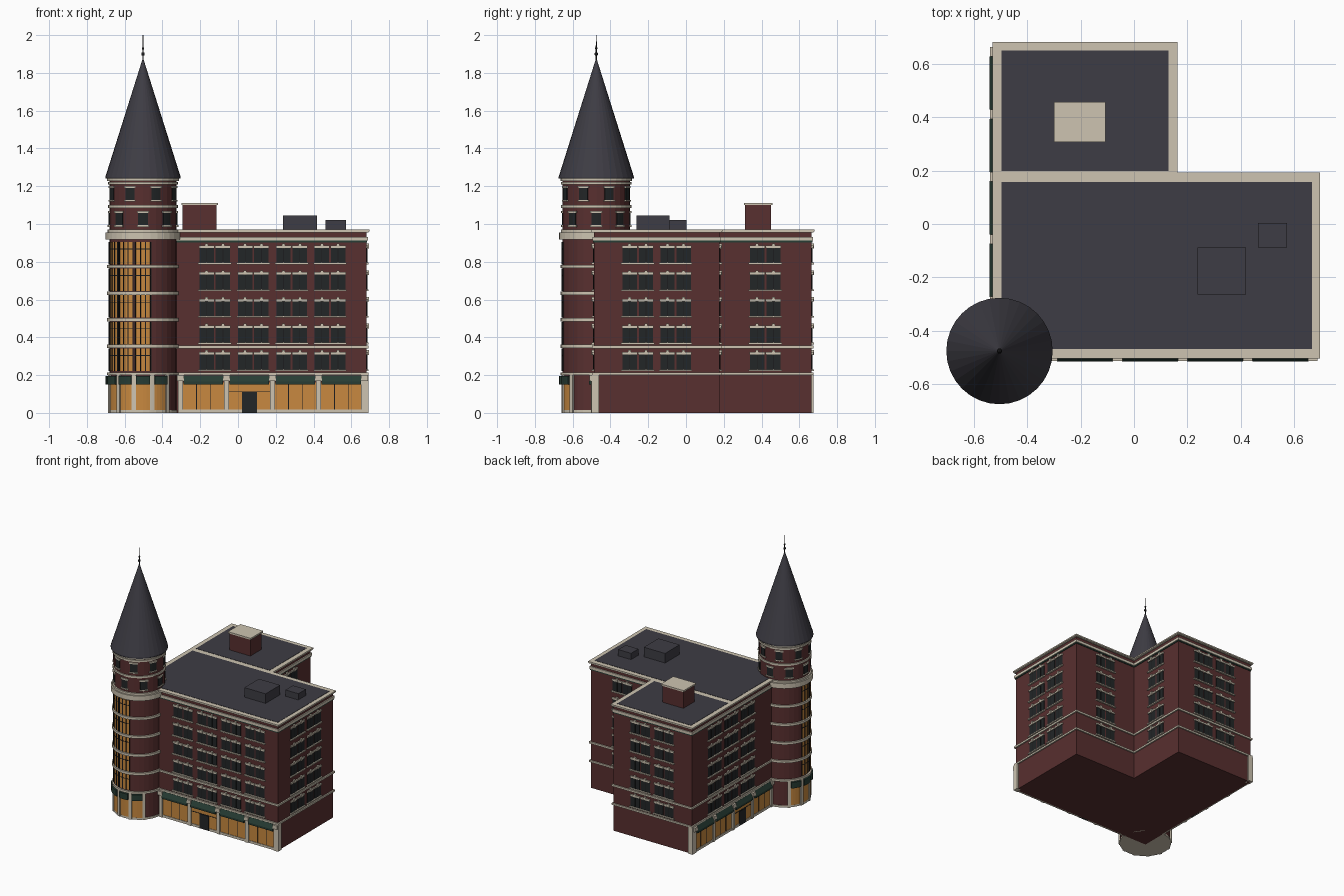
import bpy, bmesh, math
from mathutils import Vector, Matrix

old = bpy.data.objects.get("Cube")
if old:
    bpy.data.objects.remove(old)


def material(name, *rgb):
    m = bpy.data.materials.new(name)
    m.use_nodes = True
    m.diffuse_color = (*rgb, 1)
    m.node_tree.nodes["Principled BSDF"].inputs["Base Color"].default_value = (*rgb, 1)
    return m


BRICK = material("dark red brick", 0.098, 0.029, 0.029)
STONE = material("cream stone", 0.61, 0.55, 0.44)
SLATE = material("grey slate", 0.048, 0.046, 0.058)
GLASS = material("dark glass", 0.016, 0.019, 0.02)
LIT = material("lit amber glass", 0.58, 0.25, 0.05)
GREEN = material("green awning", 0.02, 0.045, 0.034)
IRON = material("black iron", 0.012, 0.012, 0.013)

CENTRE = Vector((-0.503, -0.475, 0))
parts = {}


def mesh(name, mat):
    """Return the shared bmesh that collects all pieces of one named part."""
    return parts.setdefault(name, (bmesh.new(), mat))[0]


def loft(bm, a, b):
    """Closed solid between two matching outlines."""
    va, vb = [bm.verts.new(p) for p in a], [bm.verts.new(p) for p in b]
    n = len(va)
    bm.faces.new(va)
    bm.faces.new(vb[::-1])
    for i in range(n):
        j = (i + 1) % n
        bm.faces.new((va[i], vb[i], vb[j], va[j]))


def box(bm, x0, x1, y0, y1, z0, z1):
    ring = [(x0, y0), (x1, y0), (x1, y1), (x0, y1)]
    loft(bm, [(x, y, z0) for x, y in ring], [(x, y, z1) for x, y in ring])


def slab(bm, out, z0, z1):
    """L-shaped storey, grown outward by out."""
    w, e, s, n = -0.515 - out, 0.68 + out, -0.488 - out, 0.665 + out
    ix, iy = 0.148 + out, 0.178 + out
    ring = [(w, s), (e, s), (e, iy), (ix, iy), (ix, n), (w, n)]
    loft(bm, [(x, y, z0) for x, y in ring], [(x, y, z1) for x, y in ring])


def drum(bm, r0, r1, z0, z1, n=32):
    spot = Matrix.Translation(CENTRE + Vector((0, 0, (z0 + z1) / 2)))
    bmesh.ops.create_cone(bm, cap_ends=True, segments=n, radius1=r0, radius2=r1,
                          depth=z1 - z0, matrix=spot)


def arc(bm, a0, a1, r0, r1, z0, z1, steps=4):
    """Curved block on the tower, angles in degrees."""
    angles = [math.radians(a0 + (a1 - a0) * i / steps) for i in range(steps + 1)]
    ring = [(r1, a) for a in angles] + [(r0, a) for a in reversed(angles)]
    flat = [CENTRE + Vector((r * math.cos(a), r * math.sin(a), 0)) for r, a in ring]
    up = Vector((0, 0, 1))
    loft(bm, [p + up * z0 for p in flat], [p + up * z1 for p in flat])


class Facade:
    """Wall frame: u runs along the wall, d points outward."""

    def __init__(self, origin, along, normal):
        self.o, self.u, self.n = (Vector((*v, 0)) for v in (origin, along, normal))

    def prism(self, bm, u0, u1, profile):
        ends = [[self.o + self.u * u + self.n * d + Vector((0, 0, z)) for d, z in profile]
                for u in (u0, u1)]
        loft(bm, *ends)

    def plate(self, bm, u0, u1, d, z0, z1):
        self.prism(bm, u0, u1, [(-0.005, z0), (d, z0), (d, z1), (-0.005, z1)])


front = Facade((0, -0.488), (1, 0), (0, -1))
left = Facade((-0.515, 0), (0, 1), (-1, 0))
right = Facade((0.68, 0), (0, 1), (1, 0))
rear = Facade((0, 0.178), (1, 0), (0, 1))
wing_right = Facade((0.148, 0), (0, 1), (1, 0))
wing_rear = Facade((0, 0.665), (1, 0), (0, 1))
floors = [0.222 + 0.141 * i for i in range(5)]

# Brick body, stone belts and cornice
slab(mesh("brick_walls", BRICK), 0, 0, 0.955)
for out, z0, z1 in ((0.01, 0.2, 0.213), (0.01, 0.342, 0.356), (0.008, 0.912, 0.932),
                    (0.011, 0.955, 0.963), (0.015, 0.96, 0.97)):
    slab(mesh("stone_belts", STONE), out, z0, z1)
slab(mesh("cornice_shadow_band", GREEN), 0.004, 0.903, 0.912)

# Flat roofs and rooftop boxes
roof = mesh("flat_roofs", SLATE)
box(roof, -0.496, 0.665, -0.468, 0.157, 0.96, 0.972)
box(roof, -0.496, 0.129, 0.199, 0.648, 0.96, 0.972)
box(mesh("roof_units", SLATE), 0.238, 0.418, -0.263, -0.087, 0.97, 1.045)
box(mesh("roof_units", SLATE), 0.463, 0.572, -0.087, 0.003, 0.97, 1.02)
box(mesh("stair_house", BRICK), -0.293, -0.114, 0.313, 0.45, 0.97, 1.1)
box(mesh("stair_house_cap", STONE), -0.3, -0.107, 0.306, 0.457, 1.1, 1.112)

# Paired windows on every wall
groups = [(front, (-0.123, 0.081, 0.284, 0.487)), (left, (-0.01, 0.19, 0.39)),
          (right, (-0.255, -0.055)), (rear, (0.414,)),
          (wing_right, (0.42,)), (wing_rear, (-0.28, -0.08))]
for wall, centres in groups:
    for c in centres:
        for z in floors:
            wall.plate(mesh("window_sills", STONE), c - 0.088, c + 0.088, 0.012, z, z + 0.009)
            for m in (c - 0.043, c + 0.043):
                wall.plate(mesh("window_glass", GLASS), m - 0.038, m + 0.038, 0.003, z + 0.009, z + 0.087)
                wall.plate(mesh("window_bars", IRON), m - 0.002, m + 0.002, 0.005, z + 0.009, z + 0.087)
                wall.plate(mesh("window_lintels", STONE), m - 0.041, m + 0.041, 0.009, z + 0.087, z + 0.1)
                wall.plate(mesh("window_keystones", STONE), m - 0.008, m + 0.008, 0.013, z + 0.085, z + 0.11)

# Street-level shopfronts on the front and left walls
awning = [(0, 0.15), (0.026, 0.15), (0.026, 0.165), (0.008, 0.198), (0, 0.198)]
for wall, start, pitch in ((front, -0.305, 0.2435), (left, -0.29, 0.2335)):
    for i in range(5):
        p = start + pitch * i
        wall.plate(mesh("shop_piers", STONE), p - 0.013, p + 0.013, 0.014, 0, 0.2)
        wall.plate(mesh("shop_pier_capitals", STONE), p - 0.018, p + 0.018, 0.024, 0.17, 0.2)
        if i == 4:
            break
        a, b = p + 0.013, p + pitch - 0.013
        mid = (a + b) / 2
        wall.plate(mesh("shop_glass", LIT), a, b, 0.004, 0.016, 0.16)
        wall.plate(mesh("shop_plinths", STONE), a, b, 0.008, 0, 0.018)
        wall.prism(mesh("shop_awnings", GREEN), a + 0.004, b - 0.004, awning)
        if i == 1:
            wall.plate(mesh("shop_doors", GLASS), mid - 0.04, mid + 0.04, 0.009, 0, 0.11)
            wall.plate(mesh("shop_mullions", IRON), a, b, 0.006, 0.11, 0.114)
        else:
            for k in (1 / 3, 2 / 3):
                m = a + (b - a) * k
                wall.plate(mesh("shop_mullions", IRON), m - 0.002, m + 0.002, 0.006, 0.018, 0.155)
box(mesh("shop_piers", STONE), 0.65, 0.691, -0.5, -0.46, 0, 0.2)
box(mesh("shop_piers", STONE), -0.528, -0.49, 0.635, 0.676, 0, 0.2)

# Round corner tower: brick shaft and stone rings
drum(mesh("tower_shaft", BRICK), 0.178, 0.178, 0.005, 1.235)
rings = [(0.182, 0, 0.015), (0.19, 0.2, 0.215), (0.198, 0.917, 0.955), (0.188, 0.955, 0.97),
         (0.186, 1.085, 1.1), (0.186, 1.208, 1.222), (0.19, 1.228, 1.245)]
rings += [(0.19, z - 0.02, z - 0.002) for z in floors[1:]]
for r, z0, z1 in rings:
    drum(mesh("tower_rings", STONE), r, r, z0, z1)

# Tower shopfront
for i in range(7):
    a = 135 + 30 * i
    arc(mesh("tower_piers", STONE), a - 3.5, a + 3.5, 0.17, 0.188, 0, 0.2)
    if i < 6:
        arc(mesh("tower_shop_glass", LIT), a + 3, a + 27, 0.17, 0.181, 0.015, 0.16)
        arc(mesh("tower_awnings", GREEN), a + 4, a + 26, 0.17, 0.198, 0.15, 0.196)

# Tower lit windows facing the corner
for z in floors:
    for i in range(4):
        a = 165 + 30 * i
        arc(mesh("tower_windows", LIT), a + 2, a + 28, 0.17, 0.181, z, z + 0.119)
        arc(mesh("tower_transoms", IRON), a + 2, a + 28, 0.17, 0.183, z + 0.08, z + 0.084)
        for m in (2, 10.5, 19.5, 28):
            arc(mesh("tower_mullions", IRON), a + m - 0.8, a + m + 0.8, 0.17, 0.184, z, z + 0.119, 1)

# Small windows around the tower top, staggered by row
for z, turn in ((0.985, 0), (1.118, 22.5)):
    for i in range(8):
        a = turn + 45 * i
        arc(mesh("turret_windows", GLASS), a - 8, a + 8, 0.17, 0.182, z + 0.008, z + 0.072)
        arc(mesh("turret_trim", STONE), a - 10, a + 10, 0.17, 0.187, z, z + 0.009)
        arc(mesh("turret_trim", STONE), a - 10, a + 10, 0.17, 0.186, z + 0.072, z + 0.083)

# Conical roof and finial
drum(mesh("cone_roof", SLATE), 0.199, 0.199, 1.24, 1.25)
drum(mesh("cone_roof", SLATE), 0.199, 0.004, 1.25, 1.868)
drum(mesh("finial", IRON), 0.004, 0.002, 1.86, 2.0, 8)
for z, r in ((1.9, 0.01), (1.93, 0.007)):
    bmesh.ops.create_uvsphere(mesh("finial", IRON), u_segments=10, v_segments=6, radius=r,
                              matrix=Matrix.Translation(CENTRE + Vector((0, 0, z))))

# Turn the collected parts into objects
for name, (bm, mat) in parts.items():
    bmesh.ops.recalc_face_normals(bm, faces=bm.faces)
    data = bpy.data.meshes.new(name)
    bm.to_mesh(data)
    bm.free()
    data.materials.append(mat)
    bpy.context.scene.collection.objects.link(bpy.data.objects.new(name, data))
